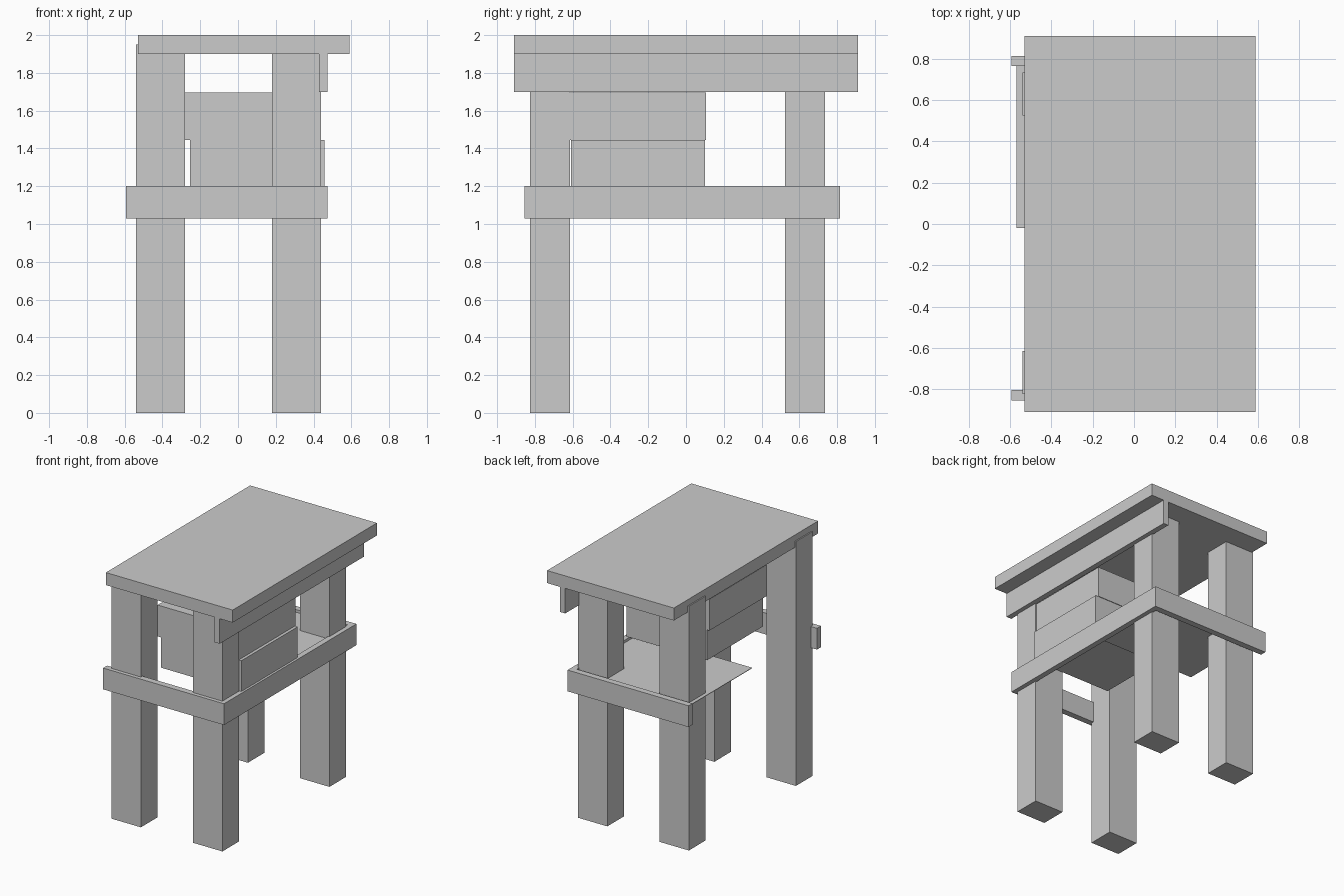
import bpy
import bmesh

if "Cube" in bpy.data.objects:
    bpy.data.objects.remove(bpy.data.objects["Cube"])


def box(name, x, y, z):
    """Box from (min, max) ranges on each axis."""
    bm = bmesh.new()
    bmesh.ops.create_cube(bm, size=1)
    for v in bm.verts:
        for i, (lo, hi) in enumerate((x, y, z)):
            v.co[i] = hi if v.co[i] > 0 else lo
    mesh = bpy.data.meshes.new(name)
    bm.to_mesh(mesh)
    bm.free()
    obj = bpy.data.objects.new(name, mesh)
    bpy.context.collection.objects.link(obj)
    return obj


# Table top and the apron under its right side
box("table_top", (-0.53, 0.59), (-0.91, 0.91), (1.90, 2.0))
box("right_apron", (0.43, 0.475), (-0.91, 0.91), (1.70, 1.90))

# Four legs, running up into the top
for side, x in (("left", (-0.54, -0.28)), ("right", (0.18, 0.44))):
    for end, y in (("front", (-0.825, -0.615)), ("back", (0.525, 0.735))):
        box(f"{end}_{side}_leg", x, y, (0, 1.95))

# Rails around three sides
rail_z = (1.03, 1.20)
box("front_rail", (-0.593, 0.475), (-0.855, -0.805), rail_z)
box("back_rail", (-0.593, 0.475), (0.765, 0.815), rail_z)
box("right_rail", (0.43, 0.475), (-0.855, 0.815), rail_z)

# Thin shelf across the back half
box("shelf", (-0.57, 0.45), (-0.02, 0.77), (1.175, 1.179))

# Two stacked drawers
box("lower_drawer", (-0.255, 0.457), (-0.61, 0.10), (1.20, 1.445))
box("upper_drawer", (-0.28, 0.433), (-0.615, 0.105), (1.445, 1.695))
